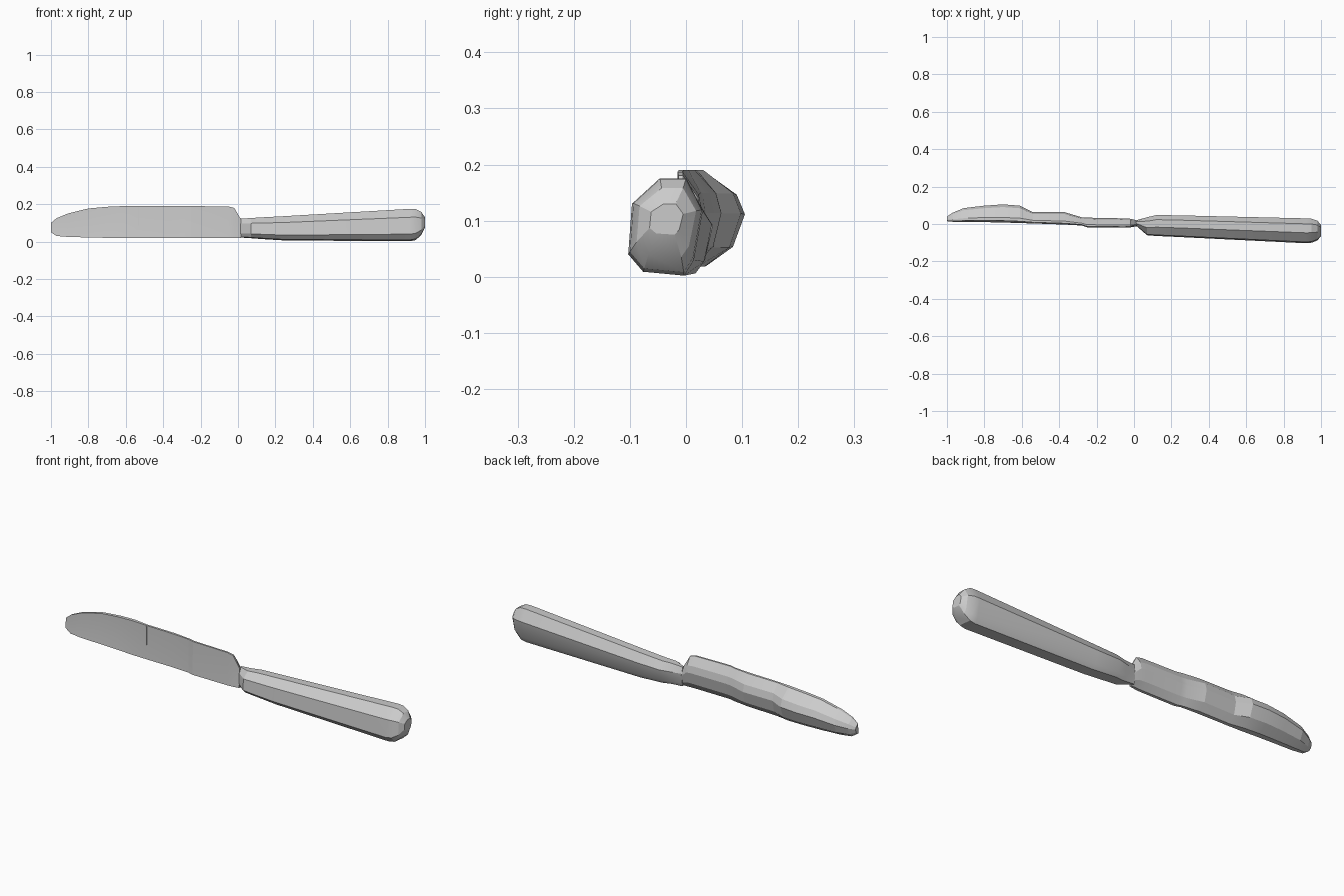
import bpy, bmesh, math

cube = bpy.data.objects.get("Cube")
if cube:
    bpy.data.objects.remove(cube)

steel = bpy.data.materials.new("steel_grey")
steel.use_nodes = True
colour = (0.6, 0.6, 0.6, 1)
steel.diffuse_color = colour
steel.node_tree.nodes["Principled BSDF"].inputs["Base Color"].default_value = colour


def loft(name, profile, stations, smooth_angle):
    """Skin a closed unit profile (y, z) fitted to each station's bounds."""
    bm = bmesh.new()
    rings = []
    for x, y0, y1, z0, z1 in stations:
        rings.append([bm.verts.new((x, y0 + u * (y1 - y0), z0 + v * (z1 - z0)))
                      for u, v in profile])
    n = len(profile)
    for a, b in zip(rings, rings[1:]):
        for i in range(n):
            j = (i + 1) % n
            bm.faces.new((a[i], a[j], b[j], b[i]))
    bm.faces.new(rings[0])
    bm.faces.new(rings[-1])
    bmesh.ops.recalc_face_normals(bm, faces=bm.faces)
    mesh = bpy.data.meshes.new(name)
    bm.to_mesh(mesh)
    bm.free()
    mesh.materials.append(steel)
    obj = bpy.data.objects.new(name, mesh)
    bpy.context.collection.objects.link(obj)
    bpy.ops.object.select_all(action="DESELECT")
    obj.select_set(True)
    bpy.context.view_layer.objects.active = obj
    bpy.ops.object.shade_smooth_by_angle(angle=math.radians(smooth_angle))
    return obj


# Blade: flat front, bulged back, tapering to the tip
blade_profile = [(0, 0), (0.08, 0.5), (0.1, 1), (0.28, 1), (0.85, 0.76),
                 (1, 0.55), (0.78, 0.2), (0.3, 0)]
blade_stations = [
    (-1.0, 0.015, 0.04, 0.05, 0.1),
    (-0.97, 0.012, 0.06, 0.03, 0.125),
    (-0.91, 0.01, 0.085, 0.025, 0.15),
    (-0.8, 0.01, 0.098, 0.022, 0.177),
    (-0.7, 0.008, 0.105, 0.02, 0.186),
    (-0.61, 0.005, 0.098, 0.018, 0.19),
    (-0.54, 0.003, 0.063, 0.018, 0.19),
    (-0.37, -0.003, 0.063, 0.02, 0.19),
    (-0.28, -0.008, 0.036, 0.02, 0.19),
    (-0.25, -0.018, 0.034, 0.02, 0.19),
    (-0.05, -0.02, 0.03, 0.02, 0.187),
    (-0.02, -0.018, 0.028, 0.02, 0.18),
    (0.015, -0.012, 0.02, 0.02, 0.12),
]
loft("blade", blade_profile, blade_stations, 12)

# Handle: faceted grip widening towards a blunt end
handle_profile = [(0.2, 0.04), (0, 0.22), (0.05, 0.74), (0.42, 1),
                  (0.78, 1), (1, 0.67), (0.88, 0.16), (0.75, 0)]
handle_stations = [
    (0.01, -0.008, 0.02, 0.022, 0.122),
    (0.07, -0.06, 0.036, 0.018, 0.126),
    (0.12, -0.064, 0.048, 0.014, 0.129),
    (0.25, -0.07, 0.046, 0.006, 0.136),
    (0.92, -0.103, 0.03, 0.002, 0.175),
    (0.95, -0.1, 0.028, 0.008, 0.174),
    (0.98, -0.088, 0.018, 0.035, 0.158),
    (1.0, -0.065, -0.005, 0.075, 0.13),
]
loft("handle", handle_profile, handle_stations, 25)

# Shallow seam across the blade front
bpy.ops.mesh.primitive_cube_add(size=1, location=(-0.53, 0.008, 0.135))
seam = bpy.context.object
seam.name = "blade_seam"
seam.scale = (0.004, 0.008, 0.1)
seam.data.materials.append(steel)
